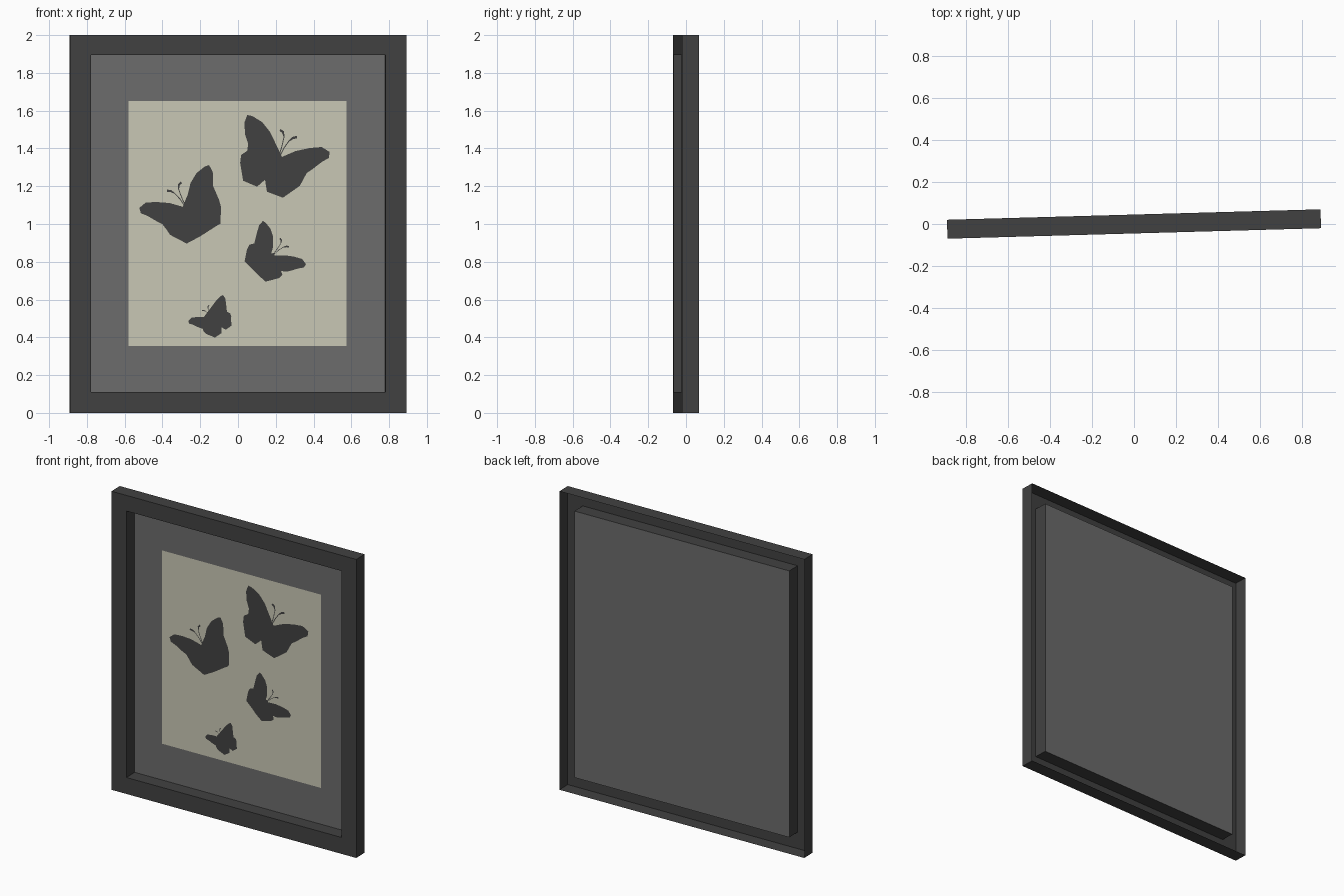
import bpy, bmesh
from mathutils import Vector

default = bpy.data.objects.get("Cube")
if default:
    bpy.data.objects.remove(default, do_unlink=True)

TILT = 0.028          # the frame stands turned slightly about z
HALF_DEPTH = 0.045


def make_material(name, colour):
    mat = bpy.data.materials.new(name)
    mat.use_nodes = True
    mat.diffuse_color = (*colour, 1)
    mat.node_tree.nodes["Principled BSDF"].inputs["Base Color"].default_value = (*colour, 1)
    return mat


charcoal = make_material("charcoal", (0.053, 0.053, 0.053))
grey = make_material("mat grey", (0.15, 0.15, 0.15))
cream = make_material("cream paper", (0.59, 0.58, 0.465))


def add_object(name, bm, mat):
    mesh = bpy.data.meshes.new(name)
    bm.to_mesh(mesh)
    bm.free()
    mesh.materials.append(mat)
    obj = bpy.data.objects.new(name, mesh)
    obj.rotation_euler.z = TILT
    bpy.context.collection.objects.link(obj)
    return obj


def rectangle(bm, left, right, low, high, y):
    corners = ((left, low), (right, low), (right, high), (left, high))
    return [bm.verts.new((x, y, z)) for x, z in corners]


def add_sheet(name, bounds, y, mat):
    bm = bmesh.new()
    bm.faces.new(rectangle(bm, *bounds, y))
    add_object(name, bm, mat)


# Frame: channel section, open at the back
outer = (-0.89, 0.89, 0, 2)
inner = (-0.781, 0.781, 0.11, 1.895)
bm = bmesh.new()
rings = [rectangle(bm, *bounds, y) for bounds, y in (
    (outer, HALF_DEPTH), (outer, -HALF_DEPTH), (inner, -HALF_DEPTH), (inner, HALF_DEPTH))]
for a, b in zip(rings, rings[1:]):
    for i in range(4):
        j = (i + 1) % 4
        bm.faces.new((a[i], b[i], b[j], a[j]))
bmesh.ops.recalc_face_normals(bm, faces=bm.faces)
# Front border must face forward
if next(f for f in bm.faces if abs(f.normal.y) > 0.9).normal.y > 0:
    bmesh.ops.reverse_faces(bm, faces=bm.faces)
add_object("frame", bm, charcoal)

# Backing board and paper
add_sheet("backing_board", inner, HALF_DEPTH, grey)
add_sheet("paper", (-0.58, 0.575, 0.355, 1.65), HALF_DEPTH - 0.004, cream)

# Butterfly outline: x right, z down, measured from the upper wing tip
OUTLINE = [(0, 0), (5, 1), (15, 7), (23, 17), (28, 30), (29, 41), (32, 39), (35, 42),
           (49, 36), (63, 33), (75, 32), (83, 37), (82, 43), (75, 47), (66, 54), (60, 58),
           (52, 60), (56, 65), (53, 71), (46, 76), (36, 83), (20, 77), (23, 69), (21, 59),
           (18, 65), (10, 72), (3, 69), (-4, 66), (-3, 57), (-7, 48), (-6, 40), (0, 36),
           (1, 29), (-2, 20), (-3, 8)]
ANTENNAE = [[(32, 41), (35, 31), (37, 22), (36, 17), (33, 15)],
            [(33, 41), (37, 33), (42, 26), (46, 23), (50, 22)]]
SPAN = complex(83, 37)


def add_butterfly(name, tip, far_tip):
    """Fits the outline between its two wing tips; mirrored if far_tip is to the left."""
    side = 1 if far_tip[0] > tip[0] else -1
    turn = complex(side * (far_tip[0] - tip[0]), tip[1] - far_tip[1]) / SPAN
    bm = bmesh.new()

    def vert(p):
        q = complex(*p) * turn
        return bm.verts.new((tip[0] + side * q.real, HALF_DEPTH - 0.008, tip[1] - q.imag))

    bm.faces.new([vert(p) for p in OUTLINE])
    # Antennae: thin strips ending in a small knob
    for path in ANTENNAE:
        points = [Vector(p) for p in path]
        strip = []
        for i, p in enumerate(points):
            along = points[min(i + 1, len(points) - 1)] - points[max(i - 1, 0)]
            across = along.normalized().orthogonal() * (1.2 if i > 2 else 0.45)
            strip.append((vert(p + across), vert(p - across)))
        for (a, b), (c, d) in zip(strip, strip[1:]):
            bm.faces.new((a, b, d, c))
    bmesh.ops.triangulate(bm, faces=bm.faces)
    bm.normal_update()
    bmesh.ops.reverse_faces(bm, faces=[f for f in bm.faces if f.normal.y > 0])
    add_object(name, bm, charcoal)


add_butterfly("butterfly_top", (0.05, 1.577), (0.487, 1.381))
add_butterfly("butterfly_middle", (-0.152, 1.312), (-0.522, 1.085))
add_butterfly("butterfly_lower", (0.133, 1.016), (0.361, 0.788))
add_butterfly("butterfly_small", (-0.078, 0.624), (-0.263, 0.487))
